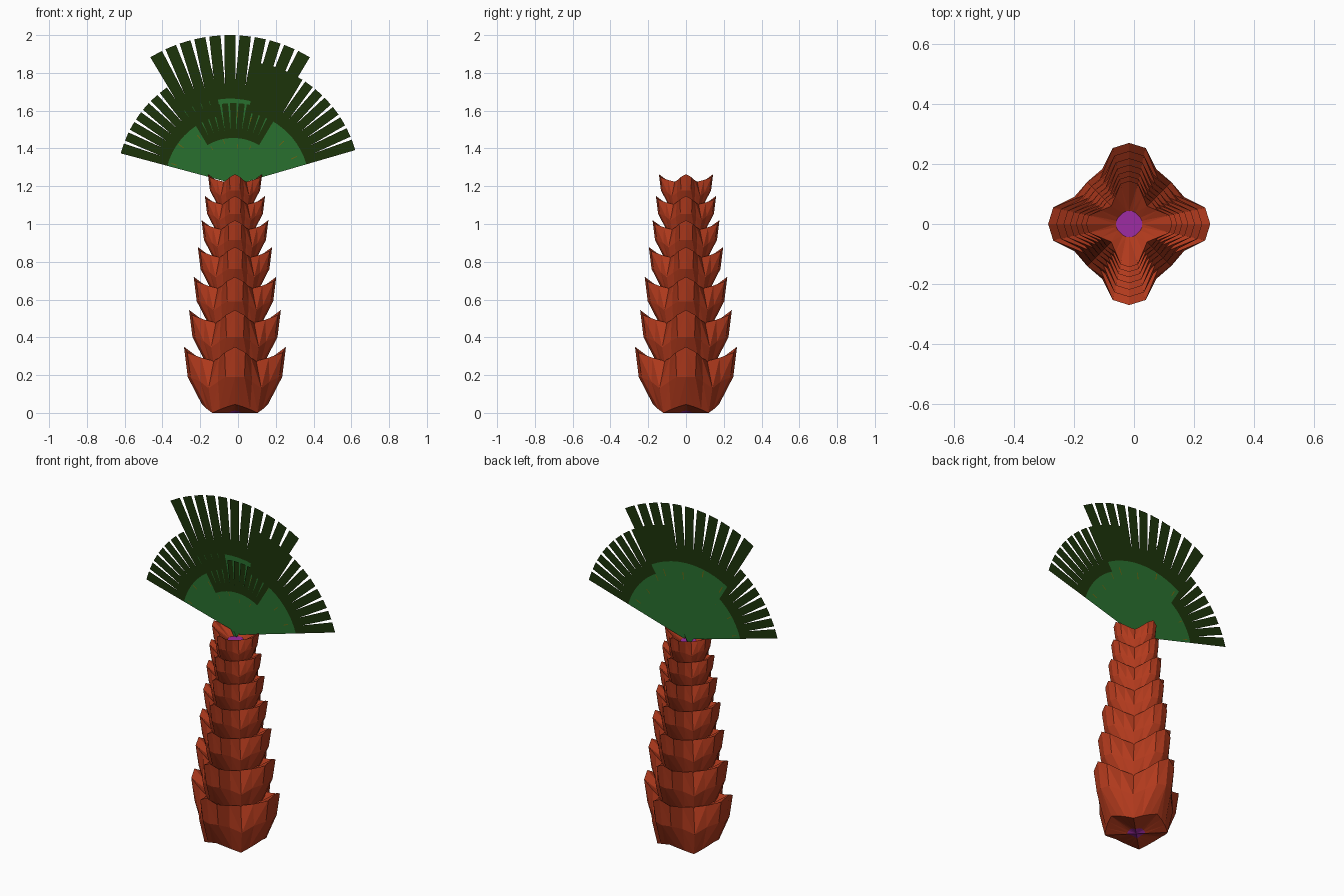
import bpy
from math import sin, cos, radians, pi

if "Cube" in bpy.data.objects:
    bpy.data.objects.remove(bpy.data.objects["Cube"])


def mat(name, rgb):
    m = bpy.data.materials.new(name)
    m.diffuse_color = (*rgb, 1)
    m.use_nodes = True
    m.node_tree.nodes["Principled BSDF"].inputs["Base Color"].default_value = m.diffuse_color
    return m


BARK = mat("rust_bark", (0.44, 0.042, 0.012))
PITH = mat("purple_pith", (0.34, 0.025, 0.36))
LEAF = mat("leaf_green", (0.022, 0.160, 0.028))
TIP = mat("dark_leaf_tip", (0.012, 0.034, 0.003))
FLECK = mat("olive_fleck", (0.17, 0.13, 0.005))


def build(name, verts, faces, mats, idx):
    me = bpy.data.meshes.new(name)
    me.from_pydata(verts, [], faces)
    for m in mats:
        me.materials.append(m)
    for p, i in zip(me.polygons, idx):
        p.material_index = i
    me.update()
    ob = bpy.data.objects.new(name, me)
    bpy.context.collection.objects.link(ob)
    return ob


# One half petal: each ring lists (along, across, height) from ridge to valley
RINGS = [
    [(.045, 0, .012), (.043, .015, .01), (.04, .027, .005), (.035, .035, 0)],
    [(.175, 0, .045), (.163, .04, .033), (.145, .08, .018), (.120, .120, 0)],
    [(.250, 0, .19), (.235, .05, .19), (.183, .09, .165), (.140, .140, .13)],
    [(.270, 0, .35), (.253, .055, .32), (.178, .085, .292), (.112, .112, .275)],
    [(.082, 0, .21), (.080, .02, .21), (.07, .04, .21), (.055, .055, .21)],
]


def full_ring(half):
    """Mirror the half petal and turn it to four sides."""
    petal = [(x, -y, z) for x, y, z in half[:0:-1]] + half[:-1]
    out = []
    for q in range(4):
        c, s = round(cos(q * pi / 2)), round(sin(q * pi / 2))
        out += [(x * c - y * s, x * s + y * c, z) for x, y, z in petal]
    return out


# Trunk: seven cups, each nine tenths of the one below
CX, s, base = -0.016, 1.0, 0.0
for k in range(7):
    rings = [full_ring(r) for r in RINGS]
    n = len(rings[0])
    verts = [(CX + x * s, y * s, base + z * s) for r in rings for x, y, z in r]
    faces, idx = [], []
    for r in range(len(rings) - 1):
        for i in range(n):
            j = (i + 1) % n
            a, b, c, d = r*n + i, r*n + j, (r+1)*n + j, (r+1)*n + i
            # diagonals mirror about each petal ridge
            if i % 6 < 3:
                faces += [(a, b, c), (a, c, d)]
            else:
                faces += [(a, b, d), (b, c, d)]
            idx += [0, 0]
    # purple pith closes the underside and the cup floor
    for start, z, flip in ((0, 0.0, True), (4 * n, 0.21, False)):
        verts.append((CX, 0, base + z * s))
        mid = len(verts) - 1
        for i in range(n):
            e = (start + i, start + (i + 1) % n, mid)
            faces.append(e[::-1] if flip else e)
            idx.append(1)
    build(f"trunk_tier_{k + 1}", verts, faces, [BARK, PITH], idx)
    base += 0.23 * s
    s *= 0.9


# Fan leaf: flat, green near the stalk, dark notched fingers outside
def fan(name, x0, z0, radius, mid, y, half=32, teeth=11):
    verts, faces, idx = [], [], []
    step = 2 * half / teeth

    def pt(r, deg, dy=0):
        verts.append((x0 + r * radius * cos(radians(deg)), y + dy,
                      z0 + r * radius * sin(radians(deg))))
        return len(verts) - 1

    for t in range(teeth):
        a0 = mid - half + t * step
        a1 = a0 + step
        g = step * 0.13
        o0 = a0 + (g if t > 0 else 0)
        o1 = a1 - (g if t < teeth - 1 else 0)
        p, q0, q1 = pt(0, mid), pt(.59, a0), pt(.59, a1)
        n0, n1 = pt(.68, a0), pt(.68, a1)
        e0, e1 = pt(1, o0), pt(1, o1)
        faces += [(p, q0, q1), (q0, n0, n1, q1), (n0, e0, e1, n1)]
        idx += [0, 1, 1]
        # small olive flecks on both sides of the green
        if t % 3 == 1:
            m, r = (a0 + a1) / 2, .47 + .02 * (t % 4)
            for dy in (-.0006, .0006):
                faces.append((pt(r, m - .35, dy), pt(r + .05, m - .35, dy),
                              pt(r + .05, m + .35, dy), pt(r, m + .35, dy)))
                idx.append(2)
    return build(name, verts, faces, [LEAF, TIP, FLECK], idx)


fan("back_leaf", -.042, 1.18, .82, 90, .029, 31)
fan("left_leaf", -.02, 1.213, .622, 133, .027)
fan("right_leaf", -.01, 1.208, .657, 48.2, .025)
fan("front_leaf", -.025, 1.19, .45, 90, .022, 31)
